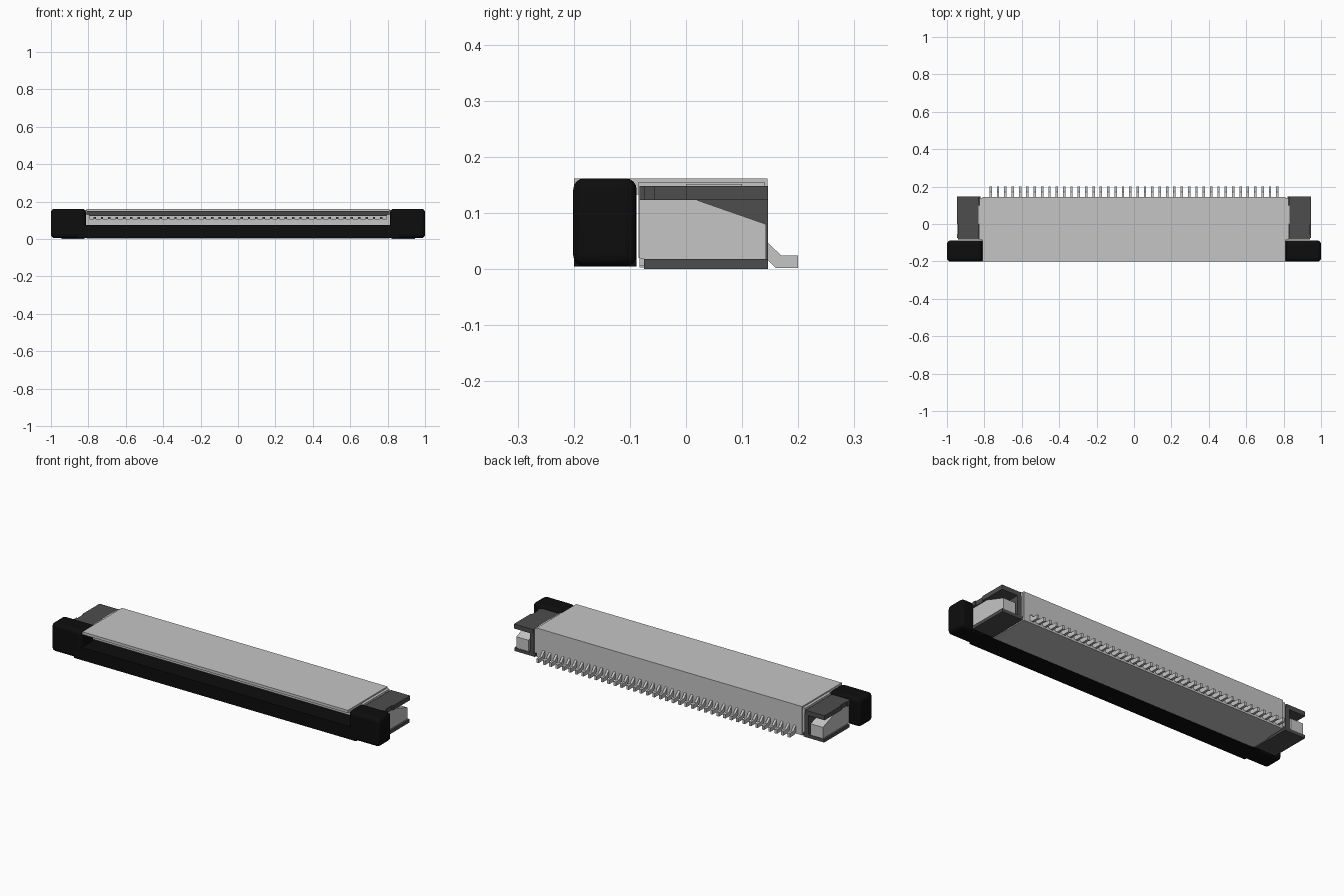
import bpy
import bmesh

cube = bpy.data.objects.get("Cube")
if cube:
    bpy.data.objects.remove(cube, do_unlink=True)


def material(name, value):
    m = bpy.data.materials.new(name)
    m.use_nodes = True
    color = (value, value, value, 1)
    m.diffuse_color = color
    m.node_tree.nodes["Principled BSDF"].inputs["Base Color"].default_value = color
    return m


LIGHT = material("light grey", 0.56)
DARK = material("dark grey", 0.075)
BLACK = material("black", 0.004)


def add_prism(bm, profile, x0, x1):
    """Extrude a (y, z) profile from x0 to x1."""
    face = bm.faces.new([bm.verts.new((x0, y, z)) for y, z in profile])
    ext = bmesh.ops.extrude_face_region(bm, geom=[face])
    verts = [v for v in ext["geom"] if isinstance(v, bmesh.types.BMVert)]
    bmesh.ops.translate(bm, verts=verts, vec=(x1 - x0, 0, 0))


def rect(y0, y1, z0, z1):
    return [(y0, z0), (y1, z0), (y1, z1), (y0, z1)]


def build(name, mat, profile, spans, bevel=0):
    """Make one object from a profile repeated over several x spans."""
    bm = bmesh.new()
    for x0, x1 in spans:
        add_prism(bm, profile, x0, x1)
    bmesh.ops.recalc_face_normals(bm, faces=bm.faces)
    mesh = bpy.data.meshes.new(name)
    bm.to_mesh(mesh)
    bm.free()
    mesh.materials.append(mat)
    ob = bpy.data.objects.new(name, mesh)
    bpy.context.collection.objects.link(ob)
    if bevel:
        mod = ob.modifiers.new("Rounded edges", "BEVEL")
        mod.width = bevel
        mod.segments = 4
        bpy.context.view_layer.objects.active = ob
        ob.select_set(True)
        bpy.ops.object.shade_smooth_by_angle()
        ob.select_set(False)
    return ob


def both(x0, x1):
    return [(x0, x1), (-x1, -x0)]


# Housing with overhanging lid and a cable slot that narrows inward
W = 0.81
build("housing", LIGHT,
      [(-0.2, 0.147), (-0.2, 0.162), (0.145, 0.162), (0.145, 0.003),
       (-0.083, 0.003), (-0.083, 0.108), (0.06, 0.108), (0.06, 0.122), (0, 0.122)],
      [(-W, W)])
build("slot_end_wall", LIGHT, rect(-0.085, 0.14, 0.02, 0.155), both(0.795, 0.825))

# Sliding lock: bar below the slot and a rounded grip at each end
build("slider_bar", BLACK, rect(-0.2, -0.088, 0.005, 0.075), [(-0.86, 0.86)])
build("slider_grip", BLACK, rect(-0.201, -0.088, 0.005, 0.162), both(0.813, 1.0), 0.02)

# Contact legs behind the housing and contact beams in the slot
COUNT, PITCH, HALF = 40, 0.0393, 0.0065
centres = [(i - (COUNT - 1) / 2) * PITCH for i in range(COUNT)]
pins = [(c - HALF, c + HALF) for c in centres]
build("contact_legs", LIGHT,
      [(0.14, 0.053), (0.17, 0.024), (0.2, 0.024), (0.2, 0.002),
       (0.16, 0.002), (0.14, 0.022)], pins)
build("contact_beams", LIGHT, rect(-0.075, 0.06, 0.108, 0.118), pins)
build("contact_tips", DARK, rect(-0.079, -0.075, 0.108, 0.118), pins)

# Solder brackets wrapped around a sloped arm on each side
build("bracket_top", DARK, rect(-0.083, 0.146, 0.123, 0.148), both(0.83, 0.94))
build("bracket_bottom", DARK, rect(-0.075, 0.146, 0.0, 0.018), both(0.82, 0.945))
build("bracket_wall", DARK, rect(0.02, 0.146, 0.01, 0.13), both(0.825, 0.85))
build("bracket_lip", DARK, rect(-0.075, -0.055, 0.123, 0.148), both(0.935, 0.947))
build("bracket_rear_lip", DARK, rect(0.0, 0.146, 0.123, 0.148), both(0.935, 0.947))
build("side_arm", LIGHT,
      [(-0.083, 0.018), (0.143, 0.018), (0.143, 0.08), (0.02, 0.123), (-0.083, 0.123)],
      both(0.86, 0.935))
build("side_arm_root", LIGHT, rect(-0.083, 0.02, 0.006, 0.123), both(0.8, 0.87))
build("side_tab", LIGHT, rect(0.0, 0.1, 0.02, 0.152), both(0.8, 0.832))
